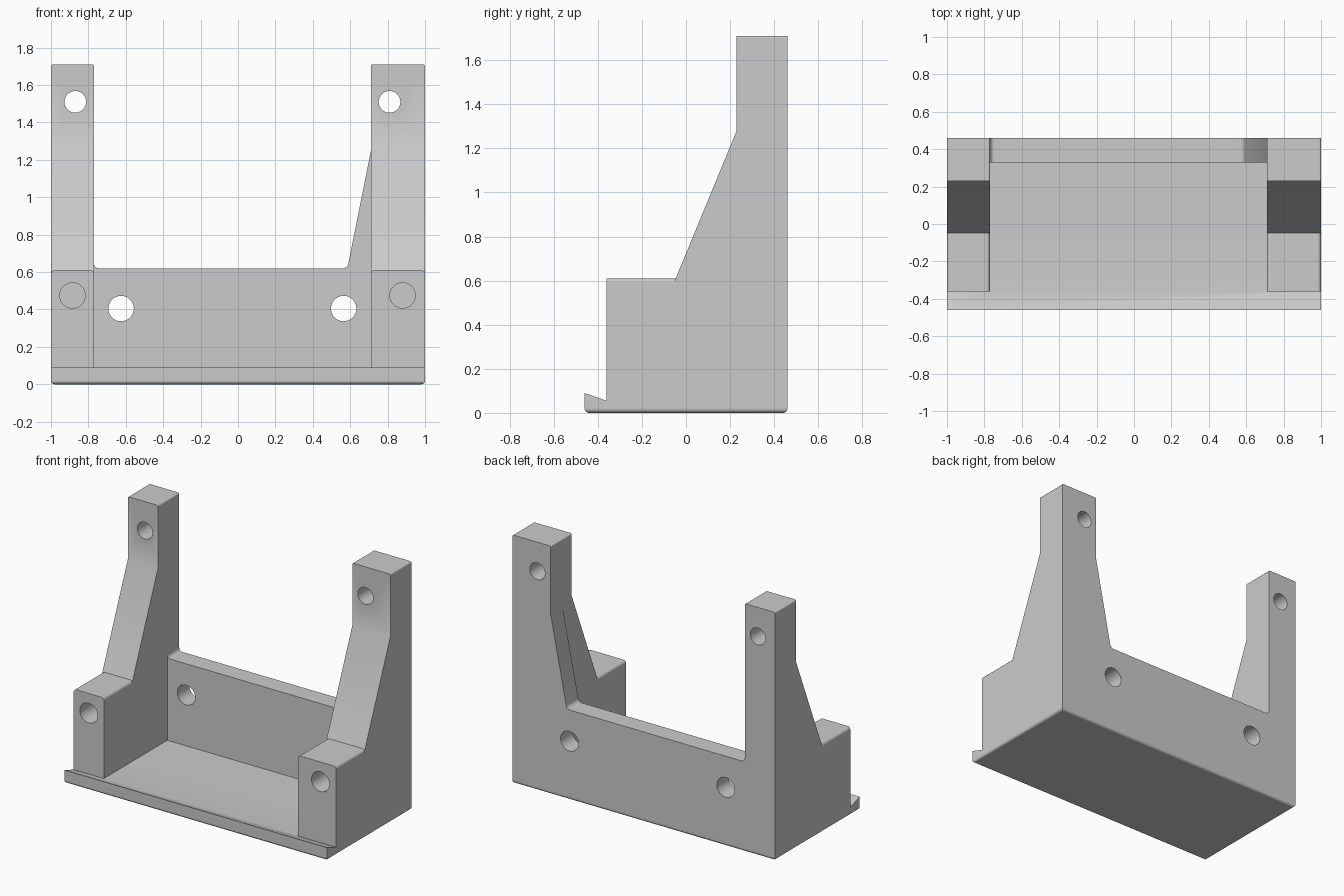
import bpy
import bmesh
import math

cube = bpy.data.objects.get("Cube")
if cube:
    bpy.data.objects.remove(cube, do_unlink=True)

grey = bpy.data.materials.new("light grey")
grey.use_nodes = True
grey.diffuse_color = (0.6, 0.6, 0.6, 1)
grey.node_tree.nodes["Principled BSDF"].inputs["Base Color"].default_value = (0.6, 0.6, 0.6, 1)


def extrude(name, profile, axis, start, end, rounded=None, radius=0.02):
    """Extrude a 2D profile along x (yz points) or y (xz points), rounding chosen edges."""
    bm = bmesh.new()
    place = {"x": lambda p, d: (d, p[0], p[1]), "y": lambda p, d: (p[0], d, p[1])}[axis]
    face = bm.faces.new([bm.verts.new(place(p, start)) for p in profile])
    new = bmesh.ops.extrude_face_region(bm, geom=[face])["geom"]
    step = [end - start if a == axis else 0 for a in "xyz"]
    bmesh.ops.translate(bm, vec=step, verts=[v for v in new if isinstance(v, bmesh.types.BMVert)])
    bmesh.ops.recalc_face_normals(bm, faces=bm.faces)
    if rounded:
        edges = [e for e in bm.edges if rounded(*[v.co for v in e.verts])]
        bmesh.ops.bevel(bm, geom=edges, offset=radius, segments=5, profile=0.5, affect="EDGES")
    mesh = bpy.data.meshes.new(name)
    bm.to_mesh(mesh)
    bm.free()
    obj = bpy.data.objects.new(name, mesh)
    bpy.context.collection.objects.link(obj)
    mesh.materials.append(grey)
    return obj


def combine(target, tool, operation):
    mod = target.modifiers.new(operation.title(), "BOOLEAN")
    mod.operation, mod.solver, mod.object = operation, "EXACT", tool
    bpy.context.view_layer.objects.active = target
    bpy.ops.object.modifier_apply(modifier=mod.name)
    bpy.data.objects.remove(tool, do_unlink=True)


def top_edge(height):
    # edges running front to back at a given height
    return lambda a, b: abs(a.z - height) + abs(b.z - height) < 1e-4 and abs(a.x - b.x) < 1e-4


FRONT, BACK, SUNK = -0.36, 0.46, 0.03

# Base plate with a sloping front lip and rounded underside
body = extrude("bracket_body",
               [(-0.46, 0), (-0.46, 0.09), (FRONT, 0.055), (BACK, 0.055), (BACK, 0)],
               "x", -1, 1, lambda a, b: a.z + b.z < 1e-4)

# Side walls: low front block and tall tapered rear post
for side, x0, x1 in (("right", -1, -0.77), ("left", 0.71, 1)):
    post = extrude(side + "_post",
                   [(-0.055, SUNK), (-0.055, 0.59), (0.23, 1.28), (0.23, 1.71), (BACK, 1.71), (BACK, SUNK)],
                   "x", x0, x1, top_edge(1.71), 0.01)
    block = extrude(side + "_block",
                    [(FRONT, SUNK), (FRONT, 0.61), (-0.047, 0.61), (-0.047, SUNK)],
                    "x", x0, x1, top_edge(0.61))
    combine(body, post, "UNION")
    combine(body, block, "UNION")

# Back wall with filleted corners and a gusset on the left
wall = extrude("back_wall",
               [(-0.8, SUNK), (-0.8, 0.7), (-0.77, 0.7), (-0.77, 0.62), (0.585, 0.62),
                (0.71, 1.245), (0.8, 1.245), (0.8, SUNK)],
               "y", 0.33, BACK,
               lambda a, b: abs(a.y - b.y) > 0.1 and abs(a.z - 0.62) < 1e-4, 0.025)
combine(body, wall, "UNION")

# Trim the sliver above the right-hand fillet
# Screw holes: (x, z, radius, front y, back y)
holes = [(-0.87, 1.51, 0.058, 0.1, 0.6), (0.81, 1.51, 0.058, 0.1, 0.6),
         (-0.625, 0.405, 0.068, 0.2, 0.6), (0.565, 0.405, 0.068, 0.2, 0.6),
         (-0.885, 0.475, 0.068, -0.5, 0), (0.88, 0.475, 0.068, -0.5, 0)]
for x, z, r, y0, y1 in holes:
    ring = [(x + r * math.cos(i * math.tau / 40), z + r * math.sin(i * math.tau / 40)) for i in range(40)]
    combine(body, extrude("hole_cutter", ring, "y", y0, y1), "DIFFERENCE")

# Smooth fillets and bores, flat faces elsewhere
bpy.ops.object.select_all(action="DESELECT")
body.select_set(True)
bpy.context.view_layer.objects.active = body
bpy.ops.object.shade_smooth_by_angle(angle=math.radians(30))
normals = body.modifiers.new("Weighted normals", "WEIGHTED_NORMAL")
normals.keep_sharp = True
